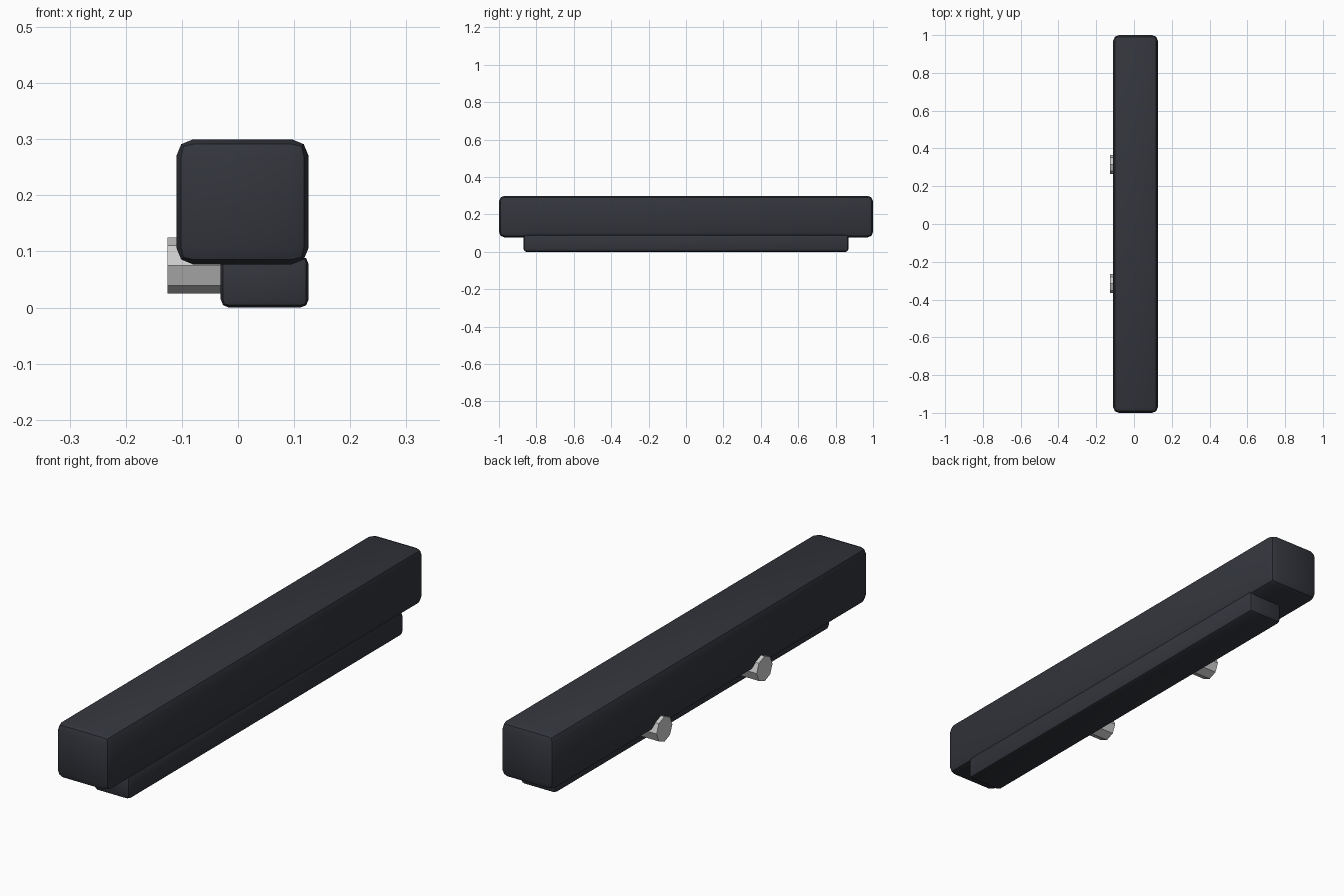
import bpy
from math import pi

if "Cube" in bpy.data.objects:
    bpy.data.objects.remove(bpy.data.objects["Cube"])

dark = bpy.data.materials.new("dark_plastic")
dark.diffuse_color = (0.033, 0.036, 0.046, 1)
dark.use_nodes = True
dark.node_tree.nodes["Principled BSDF"].inputs["Base Color"].default_value = dark.diffuse_color


def rounded_bar(name, lo, hi, width):
    """Box between two corners with rounded edges."""
    bpy.ops.mesh.primitive_cube_add(
        size=1, location=[(a + b) / 2 for a, b in zip(lo, hi)])
    ob = bpy.context.object
    ob.name = name
    ob.scale = [b - a for a, b in zip(lo, hi)]
    bpy.ops.object.transform_apply(location=False, rotation=False, scale=True)
    bev = ob.modifiers.new("round_edges", "BEVEL")
    bev.width = width
    bev.segments = 2
    ob.data.materials.append(dark)
    bpy.ops.object.modifier_apply(modifier=bev.name)
    bpy.ops.object.shade_smooth_by_angle(angle=pi / 6)
    return ob


# Main bar and the narrower, shorter rail under its right side
rounded_bar("main_bar", (-0.11, -1, 0.077), (0.126, 1, 0.30), 0.03)
rounded_bar("lower_rail", (-0.031, -0.868, 0), (0.126, 0.868, 0.092), 0.015)

# Two eight-sided pegs sticking out of the left side of the rail
for name, y in (("front_peg", -0.316), ("back_peg", 0.316)):
    bpy.ops.mesh.primitive_cylinder_add(
        vertices=8, radius=0.05, depth=0.126,
        location=(-0.063, y, 0.075), rotation=(0, pi / 2, 0))
    bpy.context.object.name = name
